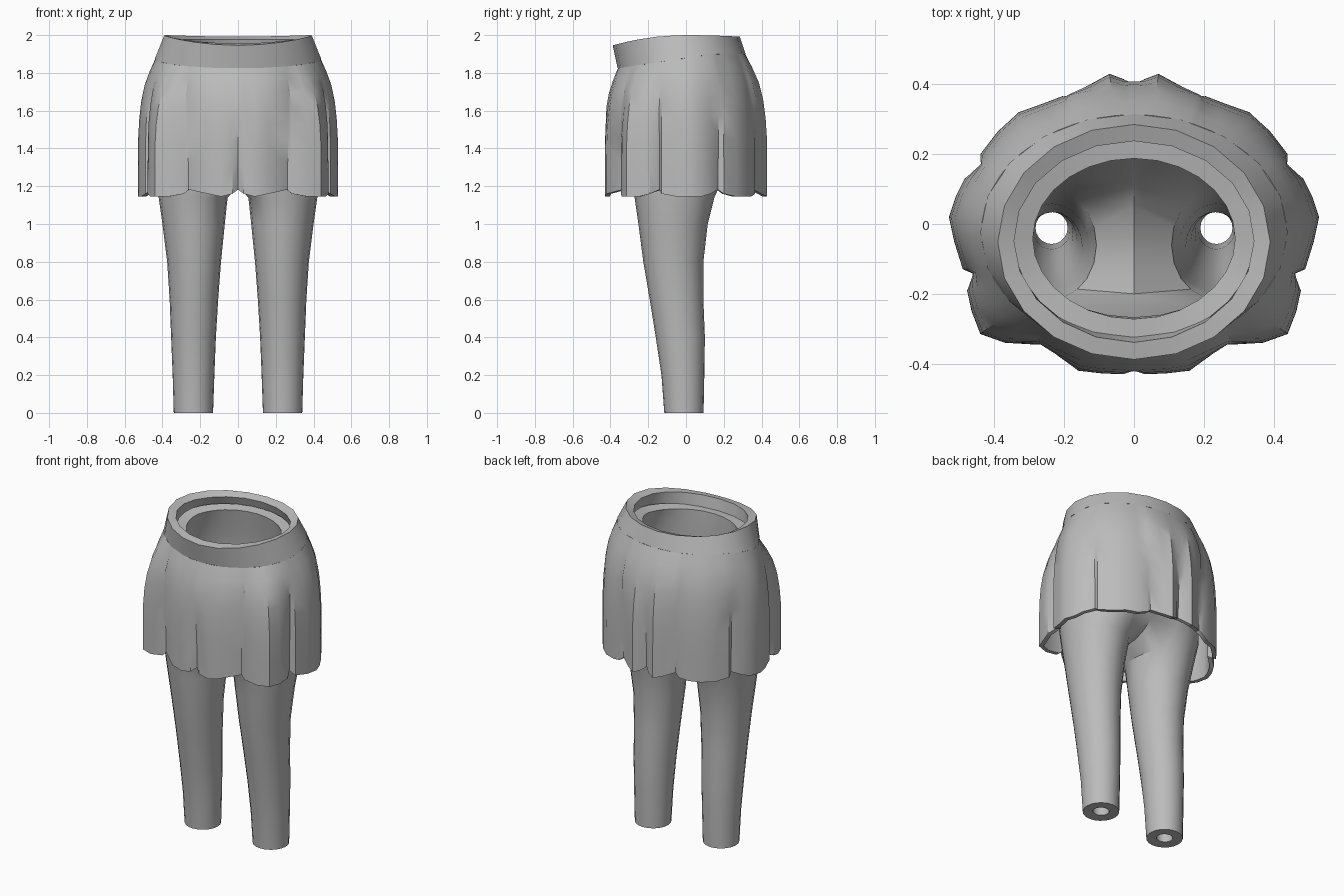
import bpy, bmesh, math

if "Cube" in bpy.data.objects:
    bpy.data.objects.remove(bpy.data.objects["Cube"])

cloth = bpy.data.materials.new("grey cloth")
cloth.diffuse_color = (0.5, 0.5, 0.5, 1)
cloth.use_nodes = True
cloth.node_tree.nodes["Principled BSDF"].inputs["Base Color"].default_value = cloth.diffuse_color


def finish(name, rows, keep, thickness, closed=False):
    """Skin rows of points (top to bottom), mirror across x and thicken inward."""
    bm = bmesh.new()
    grid = [[bm.verts.new(p) for p in row] for row in rows]
    n = len(rows[0])
    for r in range(len(rows) - 1):
        for i in range(n if closed else n - 1):
            if keep(r, i):
                j = (i + 1) % n
                bm.faces.new((grid[r][i], grid[r + 1][i], grid[r + 1][j], grid[r][j]))
    bmesh.ops.delete(bm, geom=[v for v in bm.verts if not v.link_faces], context='VERTS')
    me = bpy.data.meshes.new(name)
    bm.to_mesh(me)
    bm.free()
    ob = bpy.data.objects.new(name, me)
    bpy.context.collection.objects.link(ob)
    me.materials.append(cloth)
    mirror = ob.modifiers.new("mirror", 'MIRROR')
    mirror.use_clip = True
    mirror.merge_threshold = 0.002
    solid = ob.modifiers.new("thickness", 'SOLIDIFY')
    solid.thickness = thickness
    solid.offset = -1
    bpy.context.view_layer.objects.active = ob
    ob.select_set(True)
    for m in ("mirror", "thickness"):
        bpy.ops.object.modifier_apply(modifier=m)
    bpy.ops.object.shade_smooth_by_angle(angle=math.radians(35))
    ob.select_set(False)
    return ob


def oval(a, rx, front, back):
    """Point on an oval reaching from front to back in y."""
    return rx * math.cos(a), (front + back) / 2 + (back - front) / 2 * math.sin(a)


def seam_z(y):
    return min(1.9, 1.825 + 0.15 * (y + 0.36))


def rim_z(y):
    return 2.0 - 0.36 * min(0, y) ** 2 - 0.1 * max(0, y) ** 2


# Waistband, with a top rim that dips at the front
angles = [math.pi * (i / 10 - 0.5) for i in range(11)]
top = [oval(a, 0.39, -0.388, 0.285) for a in angles]
low = [oval(a, 0.44, -0.362, 0.315) for a in angles]
finish("waistband",
       [[(x, y, rim_z(y)) for x, y in top], [(x, y, seam_z(y)) for x, y in low]],
       lambda r, i: True, 0.05)

# Skirt: hem outline of one half; the third value is the pleat height at a fold
hem = [(0, -0.405, 1.62), (0.03, -0.43, 0), (0.09, -0.428, 0), (0.16, -0.42, 0),
       (0.262, -0.338, 1.74), (0.285, -0.345, 0), (0.37, -0.34, 0), (0.44, -0.315, 0),
       (0.465, -0.25, 0), (0.478, -0.19, 0), (0.455, -0.14, 1.82), (0.49, -0.13, 0),
       (0.515, -0.05, 0), (0.53, 0.02, 0), (0.51, 0.08, 0), (0.485, 0.13, 0),
       (0.432, 0.17, 1.82), (0.44, 0.20, 0), (0.39, 0.265, 0), (0.33, 0.32, 0),
       (0.26, 0.345, 0), (0.205, 0.366, 0), (0.18, 0.36, 1.68), (0.125, 0.4, 0),
       (0.07, 0.43, 0), (0.03, 0.415, 0), (0, 0.39, 1.62)]
folds = [i for i, p in enumerate(hem) if p[2]]
levels = [(0, 0), (0.1, 0.35), (0.2, 0.63), (0.32, 0.82), (0.45, 0.93), (0.6, 0.99),
          (0.8, 1.0), (1, 1)]
rows = []
for t, flare in levels:
    row = []
    for i, (hx, hy, fold) in enumerate(hem):
        a = math.atan2((hy + 0.02) / 0.43, hx / 0.53)
        bx, by = oval(a, 0.437, -0.36, 0.313)
        near = min(abs(i - f) for f in folds)
        z_end = (1.182, 1.16, 1.145)[min(near, 2)]
        z = seam_z(by) * (1 - t) + z_end * t
        x, y = bx + (hx - bx) * flare, by + (hy - by) * flare
        if fold:  # folds close up towards the top of the pleat
            push = 0.03 * flare * min(1, max(0, (z - 1.18) / (fold - 1.18))) ** 2
            d = math.hypot(x, y)
            x, y = x + push * x / d, y + push * y / d
        row.append((0 if abs(hx) < 1e-6 else x, y, z))
    rows.append(row)
finish("pleated_skirt", rows, lambda r, i: True, 0.025)

# Leggings: hip rows from the waist down, then a crotch row, then leg rows
N = 20
INNER = range(7, 14)  # ring points that meet at the centre line
rows = []
for z, rx, front, back in [(1.93, 0.345, -0.33, 0.245), (1.8, 0.385, -0.325, 0.265),
                           (1.62, 0.41, -0.33, 0.29), (1.42, 0.425, -0.33, 0.28)]:
    row = []
    for i in range(N):
        k = i if i <= 7 else i - N
        a = max(-7, min(7, k)) / 7 * math.pi / 2
        x, y = oval(a, rx, front, back)
        row.append((0 if i in INNER else x, y, z + (0.13 * min(y, 0) if z > 1.9 else 0)))
    rows.append(row)
hip_rows = len(rows)
crotch = []
for i in range(N):
    if i in INNER:
        s = (10 - i) / 3
        crotch.append((0, -0.05 + 0.2 * s, 1.2 + 0.08 * s * s))
    else:
        x, y = oval(2 * math.pi * i / N, 0.21, -0.305, 0.21)
        crotch.append((x + 0.22, y, 1.27))
rows.append(crotch)
for z, x0, x1, front, back in [(1.14, 0.055, 0.42, -0.272, 0.15), (1.0, 0.07, 0.4, -0.252, 0.115),
                               (0.8, 0.09, 0.375, -0.226, 0.092), (0.6, 0.105, 0.362, -0.192, 0.092),
                               (0.4, 0.117, 0.354, -0.16, 0.1), (0.2, 0.125, 0.346, -0.13, 0.097),
                               (0.0, 0.132, 0.34, -0.115, 0.093)]:
    ring = []
    for i in range(N):
        x, y = oval(2 * math.pi * i / N, (x1 - x0) / 2, front, back)
        ring.append((x + (x0 + x1) / 2, y, z))
    rows.append(ring)
finish("leggings", rows,
       lambda r, i: r >= hip_rows or not (7 <= i < 13), 0.058, closed=True)
